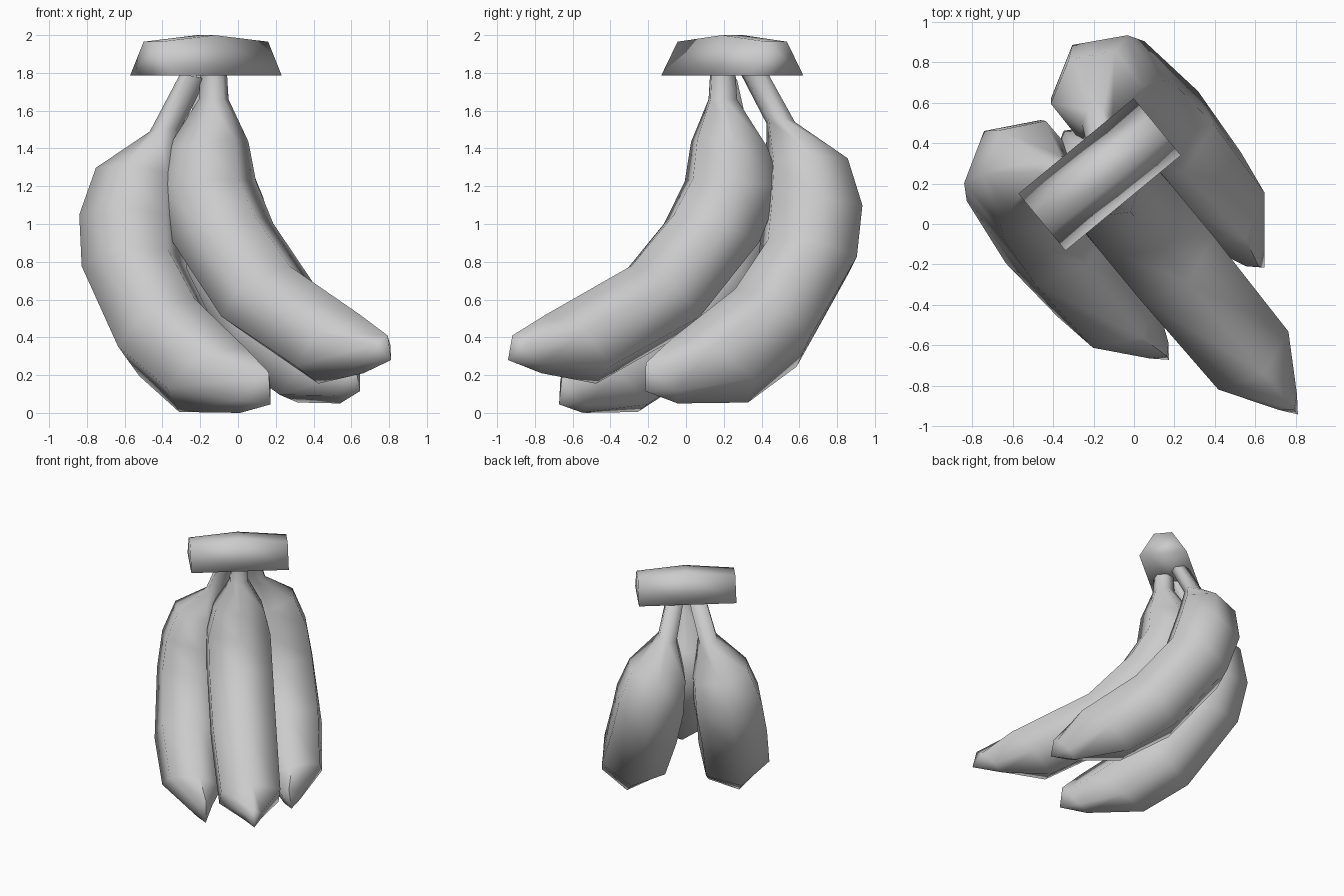
import bpy, bmesh
from math import sin, cos, pi, radians
from mathutils import Vector

if "Cube" in bpy.data.objects:
    bpy.data.objects.remove(bpy.data.objects["Cube"])

# Local frame: s = direction the fruit curls towards, t = along the crown
CENTRE = Vector((-0.17, 0.245, 0))
V = Vector((0.637, -0.771, 0))
U = Vector((0.771, 0.637, 0))
SIDES = 6
LEAN = 0.22   # outward roll of the outer fruits


def place(s, t, z):
    return CENTRE + V * s + U * t + Vector((0, 0, z))


def finish(bm, name, angle):
    bmesh.ops.recalc_face_normals(bm, faces=bm.faces)
    me = bpy.data.meshes.new(name)
    bm.to_mesh(me)
    bm.free()
    ob = bpy.data.objects.new(name, me)
    bpy.context.collection.objects.link(ob)
    bpy.ops.object.select_all(action='DESELECT')
    ob.select_set(True)
    bpy.context.view_layer.objects.active = ob
    bpy.ops.object.shade_smooth_by_angle(angle=radians(angle))
    return ob


def loft(bm, rings):
    n = len(rings[0])
    for a, b in zip(rings, rings[1:]):
        for i in range(n):
            j = (i + 1) % n
            bm.faces.new((a[i], a[j], b[j], b[i]))


def banana(name, rings, tip, side=0, ds=0, dz=0):
    """rings: inner s, inner z, outer s, outer z, sideways offset, half width"""
    bm = bmesh.new()
    loops = []
    for si, zi, so, zo, t, w in rings:
        loop = []
        for k in range(SIDES):
            a = 2 * pi * k / SIDES
            f = (1 + cos(a)) / 2
            across = w * sin(a) / sin(pi / 3)
            rise = (zi - zo) * (f - 0.5)
            loop.append(bm.verts.new(place(so + (si - so) * f + ds,
                                           side * (t - LEAN * rise) + across,
                                           (zi + zo) / 2 + rise + side * LEAN * across + dz)))
        loops.append(loop)
    loft(bm, loops)
    bm.faces.new(loops[0])
    end = bm.verts.new(place(tip[0] + ds, side * tip[1], tip[2] + dz))
    last = loops[-1]
    for i in range(SIDES):
        bm.faces.new((last[i], last[(i + 1) % SIDES], end))
    return finish(bm, name, 80)


# Middle fruit, reaching furthest forward
middle = [
    (0.14, 1.80, -0.01, 1.80, 0, 0.06),
    (0.15, 1.66, -0.02, 1.66, 0, 0.067),
    (0.24, 1.45, -0.20, 1.39, 0, 0.185),
    (0.27, 1.24, -0.28, 1.18, 0, 0.235),
    (0.40, 1.05, -0.12, 0.86, 0, 0.24),
    (0.69, 0.78, 0.33, 0.42, 0, 0.24),
    (1.28, 0.52, 0.935, 0.155, 0, 0.225),
    (1.51, 0.41, 1.31, 0.21, 0, 0.06),
]
banana("middle_banana", middle, (1.54, 0, 0.28))

# Two outer fruits, mirrored either side
outer = [
    (0.03, 1.80, -0.11, 1.80, 0.08, 0.06),
    (-0.10, 1.53, -0.26, 1.49, 0.155, 0.067),
    (-0.065, 1.30, -0.51, 1.27, 0.24, 0.205),
    (-0.01, 1.08, -0.555, 1.00, 0.295, 0.245),
    (0.04, 0.89, -0.47, 0.70, 0.335, 0.245),
    (0.28, 0.63, -0.07, 0.22, 0.375, 0.24),
    (0.73, 0.37, 0.27, 0.03, 0.39, 0.20),
    (0.88, 0.24, 0.70, 0.025, 0.34, 0.06),
]
banana("left_banana", outer, (0.90, 0.32, 0.07), -1, 0.025, -0.025)
banana("right_banana", outer, (0.90, 0.335, 0.09), 1, -0.025, 0.025)

# Crown: trapezoid bar with a slightly arched top
bm = bmesh.new()
sections = []
for t, top in ((-0.37, 1.965), (0, 2.0), (0.37, 1.965)):
    prof = ((-0.183, 1.785), (-0.07, top), (0.07, top), (0.183, 1.785))
    sections.append([bm.verts.new(place(s, t, z)) for s, z in prof])
loft(bm, sections)
bm.faces.new(sections[0])
bm.faces.new(sections[-1])
finish(bm, "crown", 130)
